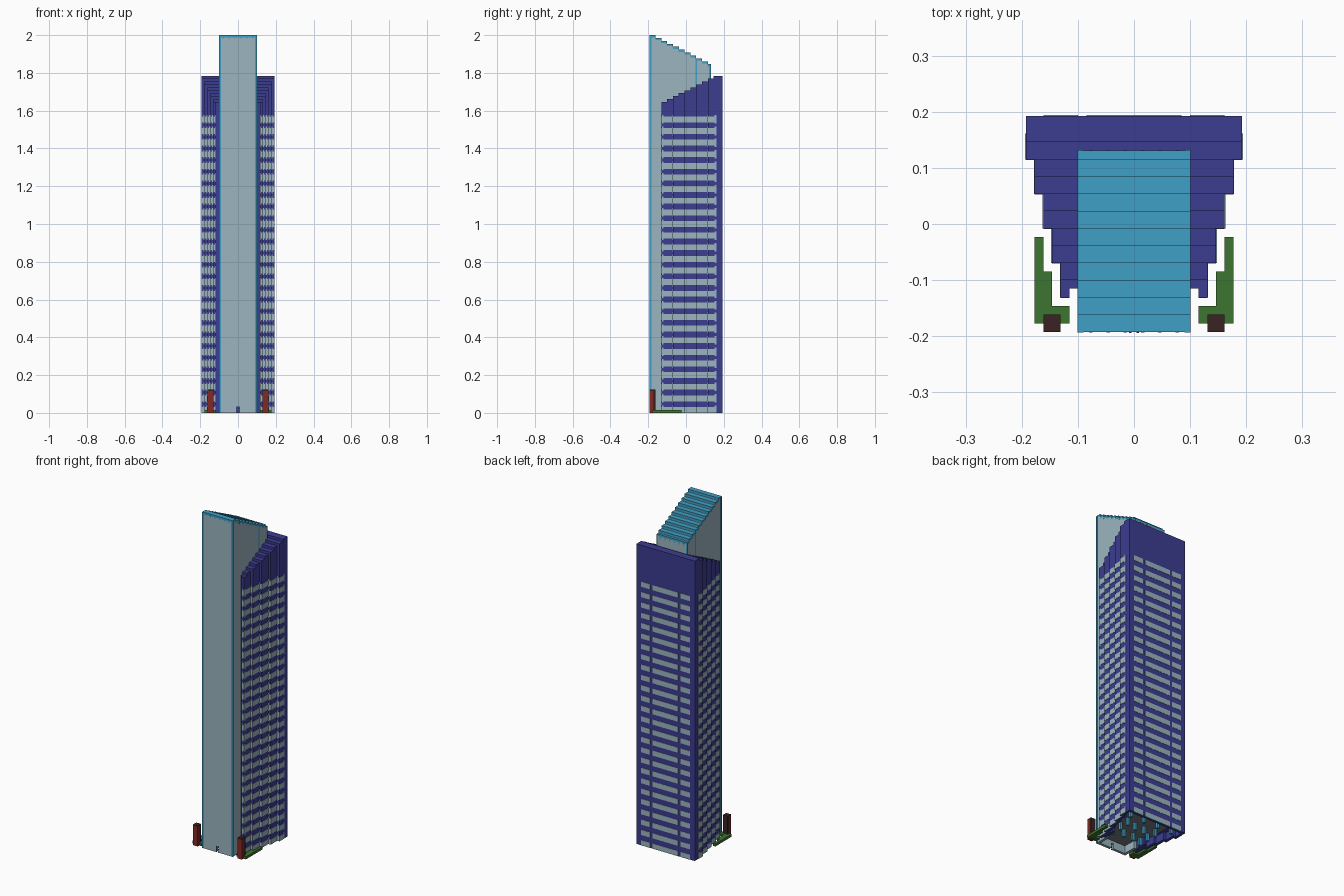
import bpy, bmesh

old = bpy.data.objects.get("Cube")
if old:
    bpy.data.objects.remove(old)

U = 2 / 130          # one building block
FLOORS = range(26)
GROUND = 3           # height of the open ground floor


def material(name, r, g, b):
    lin = [((c / 255 + 0.055) / 1.055) ** 2.4 for c in (r, g, b)] + [1]
    m = bpy.data.materials.new(name)
    m.use_nodes = True
    m.diffuse_color = lin
    m.node_tree.nodes["Principled BSDF"].inputs["Base Color"].default_value = lin
    return m


BLUE = material("indigo cladding", 60, 60, 145)
CYAN = material("cyan trim", 62, 160, 198)
GLASS = material("pale glass", 155, 181, 191)
GREEN = material("hedge green", 60, 117, 48)
RED = material("post red", 132, 42, 37)
BROWN = material("dark brown", 58, 35, 37)
GREY = material("ceiling grey", 120, 124, 126)


def add_box(bm, x0, x1, y0, y1, z0, z1):
    made = bmesh.ops.create_cube(bm, size=1)["verts"]
    lo, hi = (min(x0, x1), y0, z0), (max(x0, x1), y1, z1)
    for v in made:
        v.co = [U * (lo[i] if v.co[i] < 0 else hi[i]) for i in range(3)]


def add_prism(bm, x0, x1, outline):
    """Extrude a y-z outline between two x positions."""
    verts = [bm.verts.new((x0 * U, y * U, z * U)) for y, z in outline]
    face = bm.faces.new(verts)
    out = bmesh.ops.extrude_face_region(bm, geom=[face])["geom"]
    moved = [g for g in out if isinstance(g, bmesh.types.BMVert)]
    bmesh.ops.translate(bm, verts=moved, vec=((x1 - x0) * U, 0, 0))


def finish(name, bm, mat):
    bmesh.ops.recalc_face_normals(bm, faces=bm.faces[:])
    mesh = bpy.data.meshes.new(name)
    bm.to_mesh(mesh)
    bm.free()
    mesh.materials.append(mat)
    ob = bpy.data.objects.new(name, mesh)
    bpy.context.collection.objects.link(ob)
    return ob


def boxes(name, mat, items):
    bm = bmesh.new()
    for b in items:
        add_box(bm, *b)
    return finish(name, bm, mat)


def both(items):
    """Repeat boxes on the other side of x = 0."""
    return items + [(-b[1], -b[0]) + tuple(b[2:]) for b in items]


# Stepped roofs, as (y start, y end, height)
tower_steps = [(-12.5 + 2 * k, min(-10.5 + 2 * k, 8.5), 130 - k) for k in range(11)]
wing_steps = [(7.5 - 2 * k, 9.5 - 2 * k, 115 - k) for k in range(8, -1, -1)]
wing_steps.append((9.5, 12.5, 116))


def stepped_outline(steps, y_front, y_back, drop=0):
    pts = [(y_back, GROUND), (y_front, GROUND)]
    for a, b, z in steps:
        if b > y_front:
            pts += [(max(a, y_front), z - drop), (b, z - drop)]
    return pts


# Wings: layers one block thick, each reaching further forward toward the middle
layers = [(12.5 - j, 7.5 - 4 * j) for j in range(5)] + [(7.5, -7.5)]
bm = bmesh.new()
for outer, front in layers:
    for s in (-1, 1):
        add_prism(bm, s * (outer - 1), s * outer, stepped_outline(wing_steps, front, 12.5))
        add_box(bm, s * (outer - 1), s * outer, front, front + 5, 0, GROUND)
add_prism(bm, -6.5, 6.5, stepped_outline(wing_steps, 8.5, 12.5))
add_box(bm, -12.5, 12.5, 11.5, 12.5, 0, GROUND)
finish("wing_walls", bm, BLUE)

# Window bands on the stepped sides and front returns
P = 0.1
side, ends = [], []
for j, (outer, front) in enumerate(layers[:5]):
    back = 10.5 if j == 0 else front + 4
    for k in FLOORS:
        z = 4 * k
        side.append((outer, outer + P, front, back, z, z + 2))
        side.append((outer - 1, outer, front - P, front, z, z + 2))
        tall = (max(z - 0.5, 0), z + 2.5)
        ends.append((outer - 1, outer - 0.6, front - P, front) + tall)
        if j == 0:
            ends.append((outer, outer + P, back - 0.7, back) + tall)
        if j == 4:
            ends.append((outer, outer + P, front, front + 0.7) + tall)
boxes("side_windows", GLASS, both(side))
boxes("window_ends", GLASS, both(ends))

# Back windows in three groups per floor
groups = [(-10.5, -6.5), (-5.5, 5.5), (6.5, 10.5)]
boxes("back_windows", GLASS,
      [(a, b, 12.5, 12.5 + P, 4 * k, 4 * k + 2) for a, b in groups for k in FLOORS])

# Central glass tower with a door opening at the foot
bm = bmesh.new()
add_prism(bm, -6.5, 6.5, stepped_outline(tower_steps, -12.5, 8.5, 0.7))
for s in (-1, 1):
    add_box(bm, s * 0.5, s * 6.5, -12.5, -11.5, 0, GROUND)
    add_box(bm, s * 5.5, s * 6.5, -11.5, -6.5, 0, GROUND)
add_box(bm, -0.5, 0.5, -12.5, -11.5, 2, GROUND)
finish("glass_tower", bm, GLASS)
boxes("door_frame", BLUE, both([(0.3, 0.6, -12.6, -12.4, z, z + 0.5) for z in (0, 0.9, 1.8)]))

# Cyan roof treads and edge trims
boxes("tower_roof", CYAN,
      [(-6.52, 6.52, a - 0.02, b + 0.02, z - 0.75, z) for a, b, z in tower_steps])
boxes("tower_edges", CYAN, both([
    (5.85, 6.55, -12.55, -11.9, 0, 129.9),
    (5.95, 6.55, 8.0, 8.55, 100, 119.9),
    (6.45, 6.55, 3.3, 3.8, 100, 121.9)]))
drips = []
for i in range(-5, 6, 2):
    drips.append((i - 0.2, i + 0.2, -12.55, -12.4, 128.8, 129.4))
    drips.append((i - 0.2, i + 0.2, 8.4, 8.55, 118.4, 119.4))
boxes("trim_teeth", CYAN, drips)

# Open ground floor: ceiling and columns
boxes("ground_ceiling", GREY,
      [(-11.4, 11.4, 7.6, 11.4, 2.9, 3), (-8.4, 8.4, -4.4, 7.6, 2.9, 3),
       (-6.4, 6.4, -11.4, -4.4, 2.9, 3)])
columns = [(x, 9) for x in (3, 9)] + [(6, y) for y in (4, 0, -4)] + [(2, y) for y in (3, -3)]
boxes("ground_columns", CYAN,
      both([(x - 0.5, x + 0.5, y - 0.5, y + 0.5, 0, 2.9) for x, y in columns]))

# Hedges and entrance posts
boxes("hedges", GREEN, both([
    (7.5, 11.5, -11.5, -9.5, 0, 1),
    (9.5, 11.5, -9.5, -5.5, 0, 1),
    (10.5, 11.5, -5.5, -1.5, 0, 1)]))
boxes("post_fronts", RED, both([(8.5, 10.5, -12.5, -11.4, 0, 7.6)]))
boxes("post_backs", BROWN, both([
    (8.5, 10.5, -11.4, -10.5, 0, 8), (8.5, 10.5, -12.5, -11.4, 7.6, 8)]))
